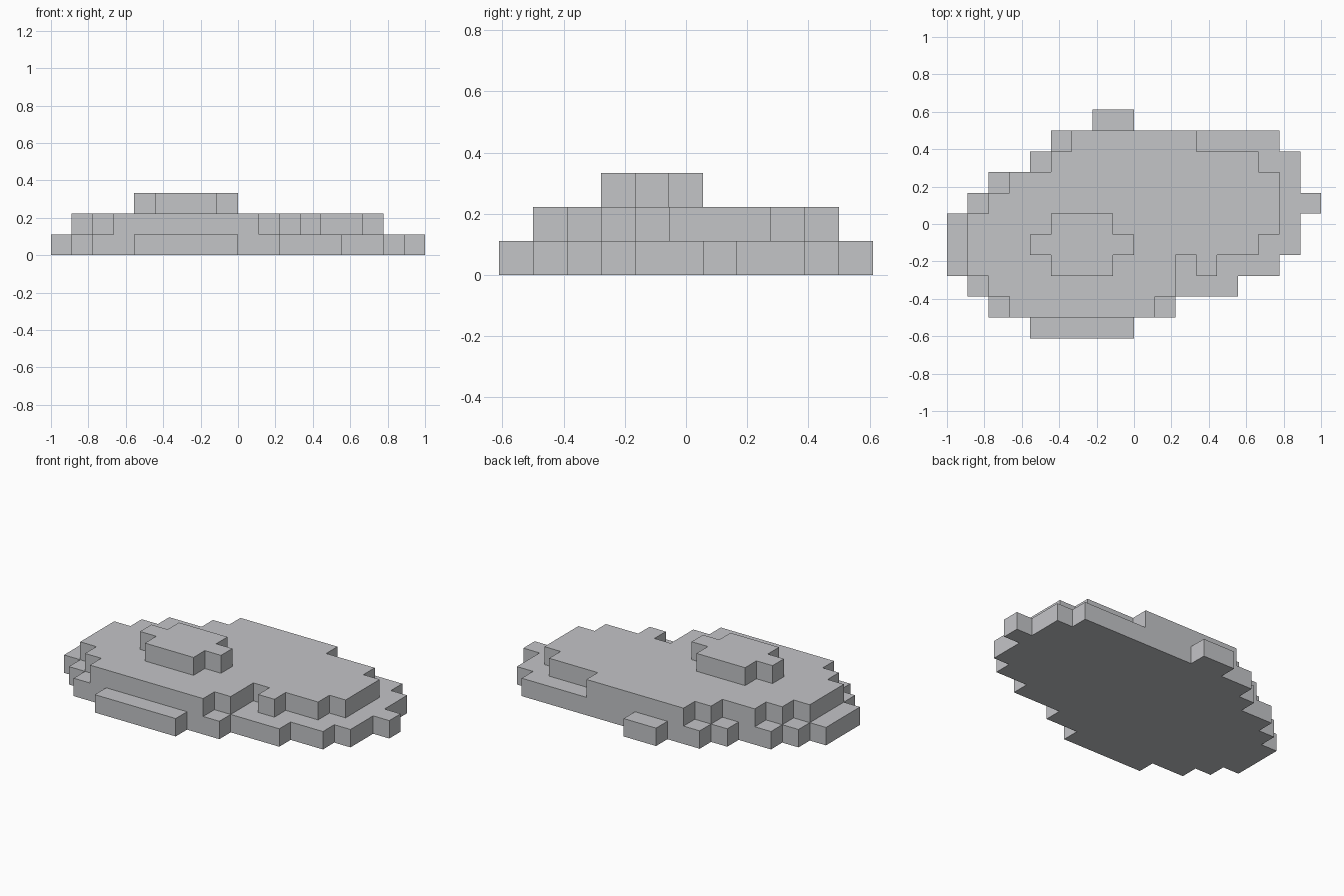
import bpy
import bmesh

cube = bpy.data.objects.get("Cube")
if cube:
    bpy.data.objects.remove(cube)

UNIT = 1 / 9  # edge of one block

# Each layer: row number from the centre -> spans of blocks along x
LAYERS = {
    "base_layer": {
        -5: [(-5, 0)], -4: [(-7, 2)], -3: [(-8, 5)], -2: [(-9, 7)],
        -1: [(-9, 8)], 0: [(-9, 8)], 1: [(-8, 9)], 2: [(-7, 8)],
        3: [(-5, 8)], 4: [(-4, 7)], 5: [(-2, 0)],
    },
    "middle_layer": {
        -4: [(-6, 1)], -3: [(-7, 2)], -2: [(-8, 2), (3, 4)],
        -1: [(-8, 6)], 0: [(-8, 7)], 1: [(-7, 7)], 2: [(-6, 7)],
        3: [(-4, 6)], 4: [(-3, 3)],
    },
    "top_mound": {-2: [(-4, -1)], -1: [(-5, 0)], 0: [(-4, -1)]},
}

# One plain grey
grey = bpy.data.materials.new("stone_grey")
grey.use_nodes = True
colour = (0.55, 0.555, 0.575, 1)
grey.diffuse_color = colour
grey.node_tree.nodes["Principled BSDF"].inputs["Base Color"].default_value = colour

# Fill the block grid
layer_cells = [
    {(x, y, z) for y, spans in rows.items() for a, b in spans for x in range(a, b)}
    for z, rows in enumerate(LAYERS.values())
]
filled = set().union(*layer_cells)


def exposed_face(bm, cell, axis, side):
    """Add the block side facing along one axis."""
    u, v = (axis + 1) % 3, (axis + 2) % 3
    corners = [(0, 0), (1, 0), (1, 1), (0, 1)]
    if side < 0:
        corners.reverse()
    verts = []
    for du, dv in corners:
        p = list(cell)
        p[axis] += max(side, 0)
        p[u] += du
        p[v] += dv
        verts.append(bm.verts.new((p[0] * UNIT, (p[1] - 0.5) * UNIT, p[2] * UNIT)))
    bm.faces.new(verts)


# Build every layer from its exposed sides only
for name, cells in zip(LAYERS, layer_cells):
    bm = bmesh.new()
    for cell in sorted(cells):
        for axis in range(3):
            for side in (-1, 1):
                neighbour = list(cell)
                neighbour[axis] += side
                if tuple(neighbour) not in filled:
                    exposed_face(bm, cell, axis, side)
    bmesh.ops.remove_doubles(bm, verts=bm.verts, dist=UNIT / 100)
    mesh = bpy.data.meshes.new(name)
    bm.to_mesh(mesh)
    bm.free()
    mesh.materials.append(grey)
    bpy.context.collection.objects.link(bpy.data.objects.new(name, mesh))
